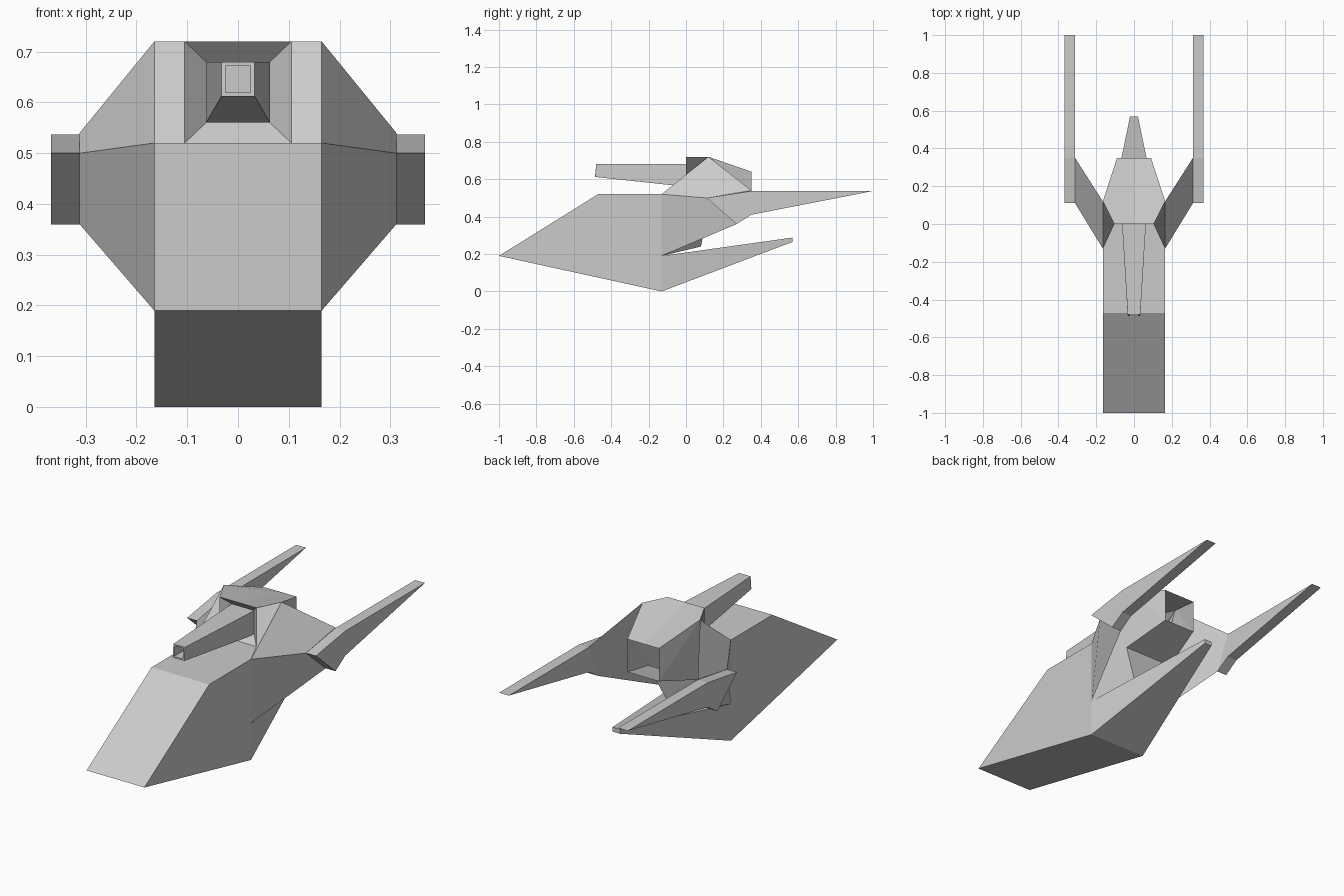
import bpy, bmesh

if "Cube" in bpy.data.objects:
    bpy.data.objects.remove(bpy.data.objects["Cube"])


def loft(name, sections, caps=(True, True), mirror=False):
    """Skin equal-length closed loops; optional end caps and x mirror."""
    bm = bmesh.new()
    rings = [[bm.verts.new(p) for p in s] for s in sections]
    for a, b in zip(rings, rings[1:]):
        for i in range(len(a)):
            j = (i + 1) % len(a)
            bm.faces.new((a[i], a[j], b[j], b[i]))
    for ring, cap in zip((rings[0], rings[-1]), caps):
        if cap:
            bm.faces.new(ring)
    return finish(name, bm, mirror)


def panels(name, polys, mirror=True):
    """Flat panels that share corners."""
    bm = bmesh.new()
    for poly in polys:
        bm.faces.new([bm.verts.new(p) for p in poly])
    bmesh.ops.remove_doubles(bm, verts=bm.verts, dist=0.001)
    return finish(name, bm, mirror)


def finish(name, bm, mirror):
    bmesh.ops.recalc_face_normals(bm, faces=bm.faces)
    me = bpy.data.meshes.new(name)
    bm.to_mesh(me)
    bm.free()
    ob = bpy.data.objects.new(name, me)
    bpy.context.collection.objects.link(ob)
    if mirror:
        ob.modifiers.new("mirror", 'MIRROR')
    return ob


def side(x, profile):
    return [(x, y, z) for y, z in profile]


def rect(y, w, z0, z1, dy=0.0):
    return [(-w, y - dy, z0), (w, y - dy, z0), (w, y, z1), (-w, y, z1)]


# Wedge-shaped front hull
nose = [(-1, .19), (-.47, .52), (-.13, .52), (-.13, .19), (-.13, 0)]
loft("front_hull", [side(-.165, nose), side(.165, nose)])

# Lower tail spike tapering to the rear
loft("tail_spike", [rect(-.13, .165, 0, .19), rect(.57, .021, .265, .288)],
     caps=(False, True))

# Swept shoulders joining hull and fins
inner = [(-.13, .19), (-.13, .52), (.12, .72)]
outer = [(.27, .36), (.11, .50), (.35, .54)]
loft("shoulder", [side(.165, inner), side(.312, outer)], caps=(False, True), mirror=True)

# Long rear-pointing fins
fin = [(.11, .50), (.35, .537), (1, .537), (.35, .41), (.27, .36)]
loft("fin", [side(.312, fin), side(.368, fin)], mirror=True)

# Cabin shell, open at the rear (half, mirrored)
peak, brow, sill = (.165, .12, .72), (.105, 0, .72), (.105, 0, .52)
corner, keel = (.165, -.13, .52), (.165, -.13, .19)
rear_top, rear_low, step = (.09, .35, .64), (.09, .35, .47), (.14, .11, .40)
post = (.06, .08, .24)
mid = lambda p: (0, p[1], p[2])
panels("cabin_shell", [
    [mid(brow), brow, peak, rear_top, mid(rear_top)],       # roof
    [brow, peak, corner, sill],                             # front cheek
    [mid(corner), corner, sill, mid(sill)],                 # deck
    [peak, rear_top, rear_low], [peak, rear_low, step],     # side
    [peak, step, keel],
    [mid(rear_low), rear_low, step, mid(step)],             # underside
    [mid(step), step, post, mid(post)],                     # step down
    [step, post, keel],
    [mid(post), post, keel, mid(keel)],
])

# Recessed collar and tapered square barrel with a hollow muzzle
loft("barrel_with_collar", [
    rect(0, .105, .52, .72),
    rect(.04, .063, .56, .68),
    rect(0, .063, .56, .68),
    rect(-.48, .033, .612, .68, .006),
    rect(-.48, .025, .62, .672, .006),
    rect(-.38, .025, .62, .672),
], caps=(False, True))
